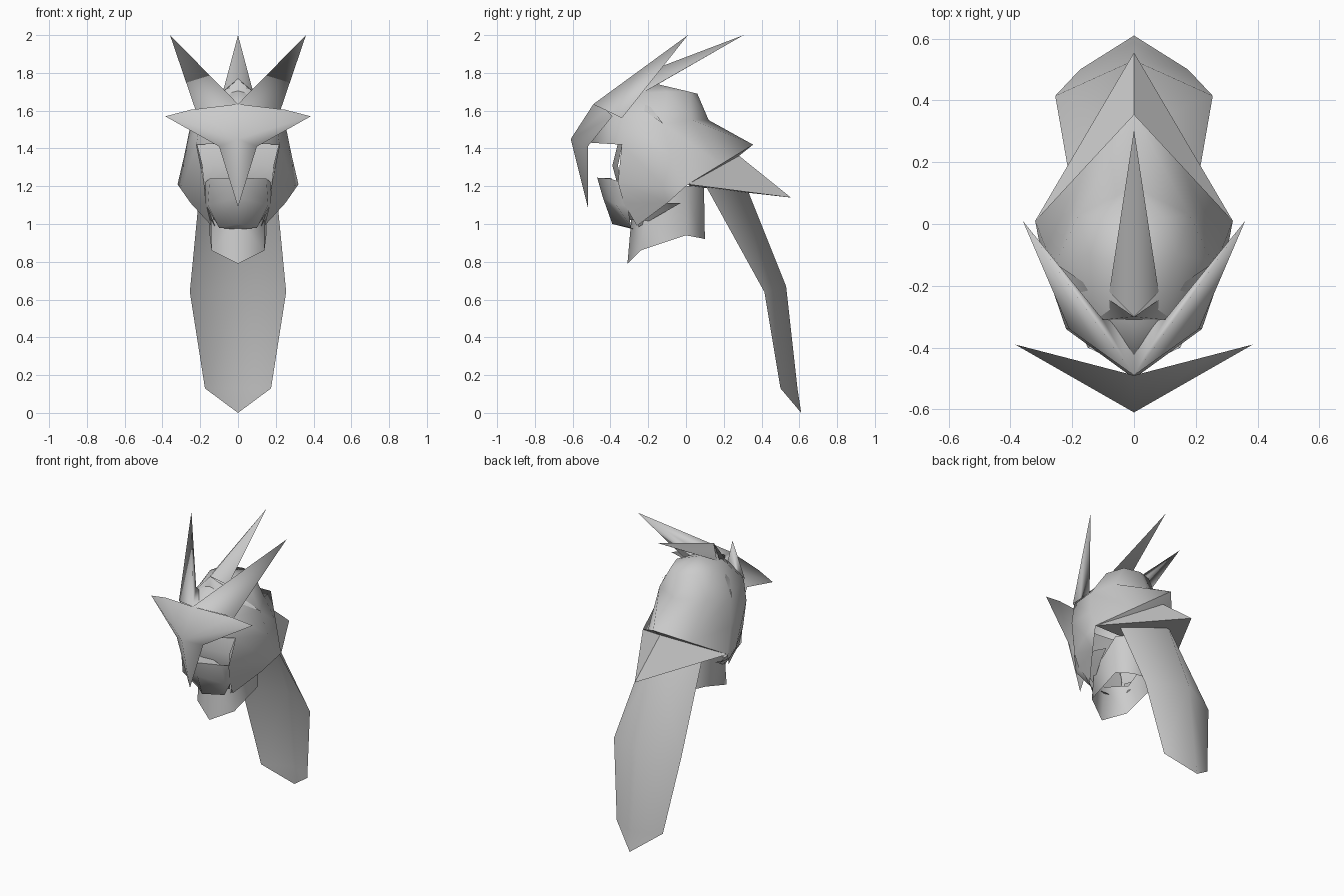
import bpy, bmesh, math
from mathutils import Vector, Matrix

grey = bpy.data.materials.new("plain_grey")
grey.diffuse_color = (0.6, 0.6, 0.6, 1)


def half_shell(name, verts, faces, ref=(0, 0, 1.3), angle=80):
    """Build the right half, mirror it across x, face it away from ref."""
    bm = bmesh.new()
    vs = [bm.verts.new(v) for v in verts]
    for f in faces:
        bm.faces.new([vs[i] for i in f])
    bmesh.ops.mirror(bm, geom=bm.verts[:] + bm.edges[:] + bm.faces[:],
                     matrix=Matrix.Identity(4), merge_dist=0.001, axis='X')
    bmesh.ops.remove_doubles(bm, verts=bm.verts[:], dist=0.001)
    bmesh.ops.recalc_face_normals(bm, faces=bm.faces[:])
    bm.normal_update()
    c = Vector(ref)
    if sum((f.calc_center_median() - c).dot(f.normal) * f.calc_area() for f in bm.faces) < 0:
        bmesh.ops.reverse_faces(bm, faces=bm.faces[:])
    me = bpy.data.meshes.new(name)
    bm.to_mesh(me)
    bm.free()
    me.materials.append(grey)
    ob = bpy.data.objects.new(name, me)
    bpy.context.collection.objects.link(ob)
    bpy.ops.object.select_all(action='DESELECT')
    ob.select_set(True)
    bpy.context.view_layer.objects.active = ob
    bpy.ops.object.shade_smooth_by_angle(angle=math.radians(angle))
    return ob


def strips(rows):
    """Quads between equally long rows of points."""
    n = len(rows[0])
    verts = [p for r in rows for p in r]
    faces = [(a * n + i, a * n + i + 1, (a + 1) * n + i + 1, (a + 1) * n + i)
             for a in range(len(rows) - 1) for i in range(n - 1)]
    return verts, faces


# head dome: rings from the brow round to the nape, open at the face
v, f = strips([
    [(0, -.33, 1.70), (.09, -.27, 1.69), (.14, -.1, 1.70), (.1, .02, 1.70), (0, .06, 1.69)],
    [(0, -.48, 1.60), (.2, -.34, 1.56), (.25, -.12, 1.53), (.18, .03, 1.55), (0, .12, 1.55)],
    [(0, -.50, 1.43), (.22, -.34, 1.42), (.285, -.08, 1.36), (.16, .183, 1.315), (0, .355, 1.42)],
    [(0, -.40, 1.30), (.18, -.36, 1.22), (.295, -.12, 1.20), (.32, .01, 1.21), (0, .08, 1.20)],
])
v.append((0, -.15, 1.74))
f += [(i, i + 1, 20) for i in range(4)]
f.remove((10, 11, 16, 15))          # face opening
f.remove((13, 14, 19, 18))          # closed by the underside below
# cheeks sweeping down to the jaw
v += [(.17, -.33, 1.11), (.14, -.26, .99), (.25, -.10, 1.11)]
f += [(16, 17, 23, 21), (21, 23, 22), (17, 18, 23)]
half_shell("helmet_dome", v, f)
# underside of the upper nape point
half_shell("nape_underside", [(0, .355, 1.42), (.16, .183, 1.315), (.32, .01, 1.21), (0, .08, 1.20)],
           [(0, 1, 3), (1, 2, 3)], ref=(0, .1, 1.5))

# recessed face
v, f = strips([[(0, -.36, 1.43), (.22, -.335, 1.43)],
               [(0, -.39, 1.31), (.19, -.36, 1.31)],
               [(0, -.36, 1.20), (.18, -.34, 1.20)],
               [(0, -.30, 1.02), (.13, -.27, 1.02)]])
half_shell("face", v, f, ref=(0, 0, 1.2))

# chin guard
half_shell("chin_guard", [(0, -.47, 1.245), (.15, -.40, 1.24), (.16, -.37, 1.10), (0, -.44, 1.14),
                          (0, -.39, 1.00), (.10, -.29, .98), (0, -.27, .97), (0, -.33, 1.24),
                          (.175, -.34, 1.22), (.17, -.31, 1.10)],
           [(0, 1, 2, 3), (3, 2, 5, 4), (4, 5, 6), (0, 7, 1), (1, 8, 9, 2), (2, 9, 5)],
           ref=(0, -.25, 1.1))

# jaw straps running back under the cheeks
half_shell("jaw_strap", [(.17, -.30, 1.11), (.24, -.10, 1.11), (.20, -.03, 1.11),
                         (.18, -.10, 1.07), (.12, -.25, .985)],
           [(0, 1, 3, 4), (1, 2, 3)], ref=(0, -.15, 1.2))

# visor with pointed wings and a beak
half_shell("visor", [(0, -.49, 1.635), (.385, -.39, 1.57), (0, -.61, 1.45),
                     (.1, -.52, 1.41), (0, -.52, 1.09), (.25, -.425, 1.605)],
           [(0, 5, 2), (5, 1, 2), (1, 3, 2), (2, 3, 4)], ref=(0, -.35, 1.45), angle=180)

# paired crown horns joined over the brow
half_shell("side_horns", [(0, -.49, 1.635), (.36, .01, 2.0), (.21, -.34, 1.56),
                          (.10, -.31, 1.67), (0, -.30, 1.64)],
           [(0, 2, 1), (0, 1, 3), (0, 3, 4), (2, 3, 1)], ref=(0, -.2, 1.6), angle=180)

# central crown horn
half_shell("centre_horn", [(0, .305, 2.0), (0, -.30, 1.77), (.08, -.22, 1.70), (0, -.2, 1.71)],
           [(0, 1, 2), (0, 2, 3), (1, 2, 3)], ref=(0, -.1, 1.77), angle=100)

# brow band under the horns, swept back to the temples
half_shell("brow_band", [(0, -.30, 1.77), (.10, -.31, 1.66), (.265, -.12, 1.53), (0, -.32, 1.62)],
           [(0, 1, 2), (0, 3, 1)], ref=(0, -.1, 1.5), angle=180)

# pointed lower nape plate
half_shell("nape_plate", [(0, .27, 1.37), (.32, .01, 1.21), (0, .46, 1.217), (0, .555, 1.14),
                          (0, .02, 1.20)],
           [(0, 1, 2), (2, 1, 3), (3, 1, 4)], ref=(0, .2, 1.22))

# neck collar
v, f = strips([
    [(0, -.29, 1.02), (.14, -.22, 1.05), (.15, 0, 1.2), (.08, .08, 1.2), (0, .095, 1.2)],
    [(0, -.31, .79), (.14, -.24, .86), (.15, 0, .94), (.08, .08, .925), (0, .10, .92)],
])
half_shell("neck_collar", v, f, ref=(0, -.1, 1))

# long hanging plume, folded along its spine
v, f = strips([[(0, .31, 1.22), (.2, .10, 1.21)],
               [(0, .53, .67), (.255, .415, .64)],
               [(0, .59, .13), (.175, .5, .13)]])
v.append((0, .61, 0))
f.append((4, 5, 6))
half_shell("plume", v, f, ref=(0, 0, .6), angle=180)
